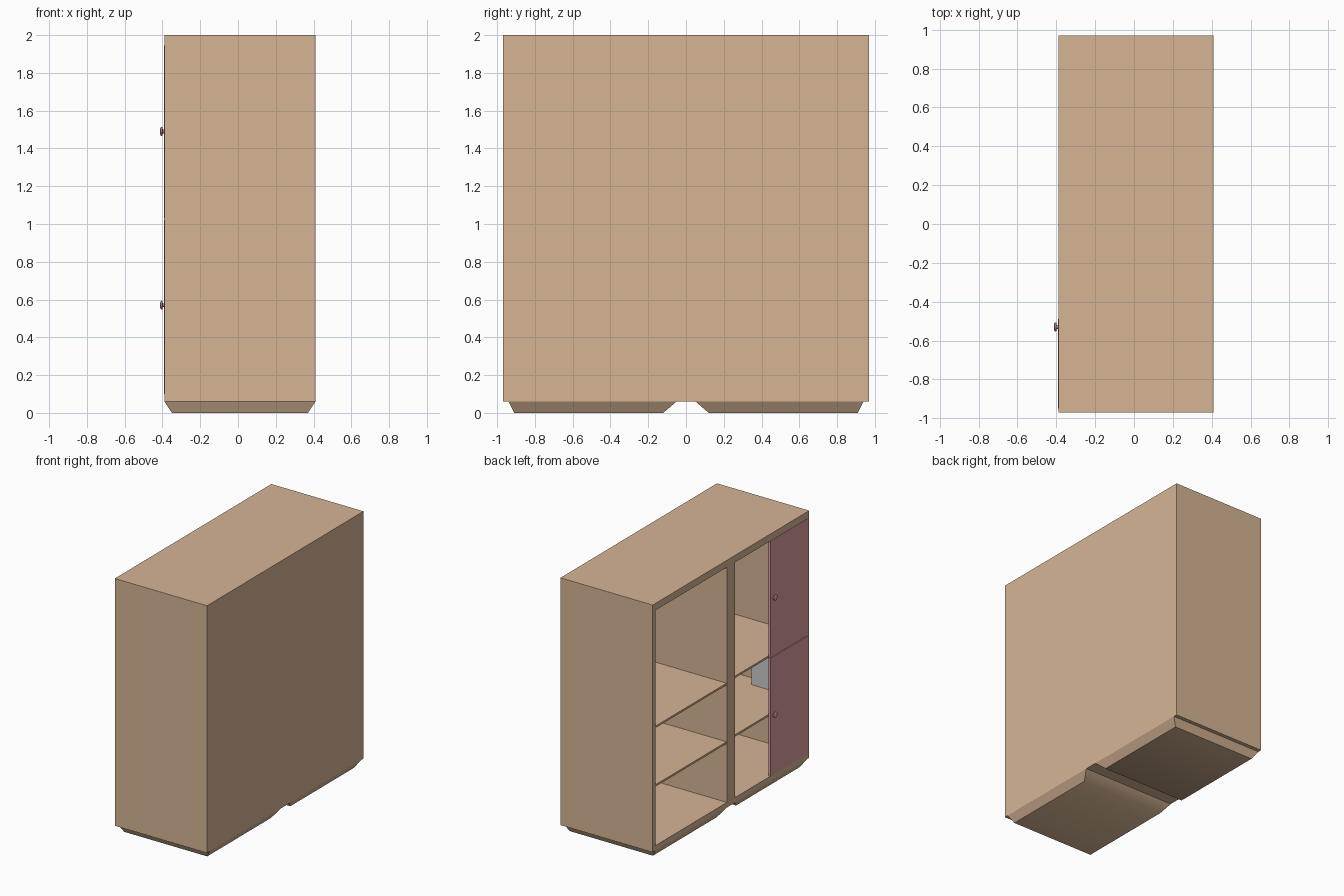
import bpy, bmesh
from math import radians, pi, cos, sin

if "Cube" in bpy.data.objects:
    bpy.data.objects.remove(bpy.data.objects["Cube"])


def material(name, rgb):
    m = bpy.data.materials.new(name)
    m.diffuse_color = (*rgb, 1)
    m.use_nodes = True
    m.node_tree.nodes["Principled BSDF"].inputs["Base Color"].default_value = m.diffuse_color
    return m


wood = material("tan_wood", (0.67, 0.46, 0.30))
rose = material("rose_paint", (0.70, 0.34, 0.36))


def finish(name, bm, mat=None, smooth=None):
    bmesh.ops.recalc_face_normals(bm, faces=bm.faces)
    me = bpy.data.meshes.new(name)
    bm.to_mesh(me)
    bm.free()
    ob = bpy.data.objects.new(name, me)
    bpy.context.collection.objects.link(ob)
    if mat:
        me.materials.append(mat)
    if smooth:
        bpy.ops.object.select_all(action='DESELECT')
        ob.select_set(True)
        bpy.context.view_layer.objects.active = ob
        bpy.ops.object.shade_smooth_by_angle(angle=radians(smooth))
    return ob


def prism(bm, low, high):
    """Join two rectangles (x0, x1, y0, y1, z) into a closed block."""
    rings = [[bm.verts.new(p) for p in ((a, c, z), (b, c, z), (b, d, z), (a, d, z))]
             for a, b, c, d, z in (low, high)]
    bm.faces.new(rings[0][::-1])
    bm.faces.new(rings[1])
    for i in range(4):
        j = (i + 1) % 4
        bm.faces.new((rings[0][i], rings[0][j], rings[1][j], rings[1][i]))


def box(name, x, y, z, mat=None):
    bm = bmesh.new()
    prism(bm, (*x, *y, z[0]), (*x, *y, z[1]))
    return finish(name, bm, mat)


FRONT, BACK, INNER = -0.39, 0.41, 0.39   # the open side faces -x
HALF, WALL, MID = 0.97, 0.035, 0.05
FLOOR, CEIL = 0.10, 1.945

# carcass: one watertight shell with two recessed bays
bm = bmesh.new()
prism(bm, (FRONT, BACK, -HALF, HALF, 0.06), (FRONT, BACK, -HALF, HALF, 2.0))
bm.faces.remove(min(bm.faces, key=lambda f: f.calc_center_median().x))
ys = (-HALF, -HALF + WALL, -MID, MID, HALF - WALL, HALF)
zs = (0.06, FLOOR, CEIL, 2.0)
grid = [[bm.verts.new((FRONT, y, z)) for z in zs] for y in ys]
for i in range(5):
    for k in range(3):
        quad = [grid[i][k], grid[i + 1][k], grid[i + 1][k + 1], grid[i][k + 1]]
        if k == 1 and i in (1, 3):
            deep = [bm.verts.new((INNER, v.co.y, v.co.z)) for v in quad]
            bm.faces.new(deep)
            for a in range(4):
                b = (a + 1) % 4
                bm.faces.new((quad[a], quad[b], deep[b], deep[a]))
        else:
            bm.faces.new(quad)
bmesh.ops.remove_doubles(bm, verts=bm.verts, dist=1e-5)
finish("cabinet_carcass", bm, wood)

# shelves, two per bay
for bay, y in (("left", (MID, HALF - WALL)), ("right", (-HALF + WALL, -MID))):
    for level, z in (("lower", 0.575), ("upper", 1.035)):
        x0 = FRONT + (0.003 if bay == "left" else 0.022)
        box(f"{bay}_{level}_shelf", (x0, INNER), y, (z - 0.015, z), wood)

# tapered plinth feet
for name, top, low in (("foot_a", (-0.94, -0.05), (-0.91, -0.12)),
                       ("foot_b", (0.05, 0.94), (0.12, 0.91))):
    bm = bmesh.new()
    prism(bm, (-0.35, 0.37, *low, 0), (FRONT, BACK, *top, 0.06))
    finish(name, bm, wood, smooth=45)

# doors covering the outer half of the right bay, each with a turned knob
PROFILE = ((0.0, 0.010), (0.008, 0.010), (0.010, 0.022), (0.017, 0.024), (0.022, 0.015))
for name, z, knob_z in (("lower", (FLOOR, 1.025), 0.57), ("upper", (1.03, CEIL), 1.49)):
    box(f"{name}_door", (FRONT - 0.002, FRONT + 0.018), (-0.95, -0.49), z, rose)
    bm = bmesh.new()
    rings = [[bm.verts.new((FRONT - d, -0.53 + r * cos(a * pi / 8), knob_z + r * sin(a * pi / 8)))
              for a in range(16)] for d, r in PROFILE]
    for lo, hi in zip(rings, rings[1:]):
        for a in range(16):
            b = (a + 1) % 16
            bm.faces.new((lo[a], lo[b], hi[b], hi[a]))
    bm.faces.new(rings[0])
    bm.faces.new(rings[-1])
    finish(f"{name}_door_knob", bm, rose, smooth=40)

# grey box standing on the shelf behind the lower door
box("stored_box", (-0.25, 0.02), (-0.93, -0.84), (0.575, 0.85))
